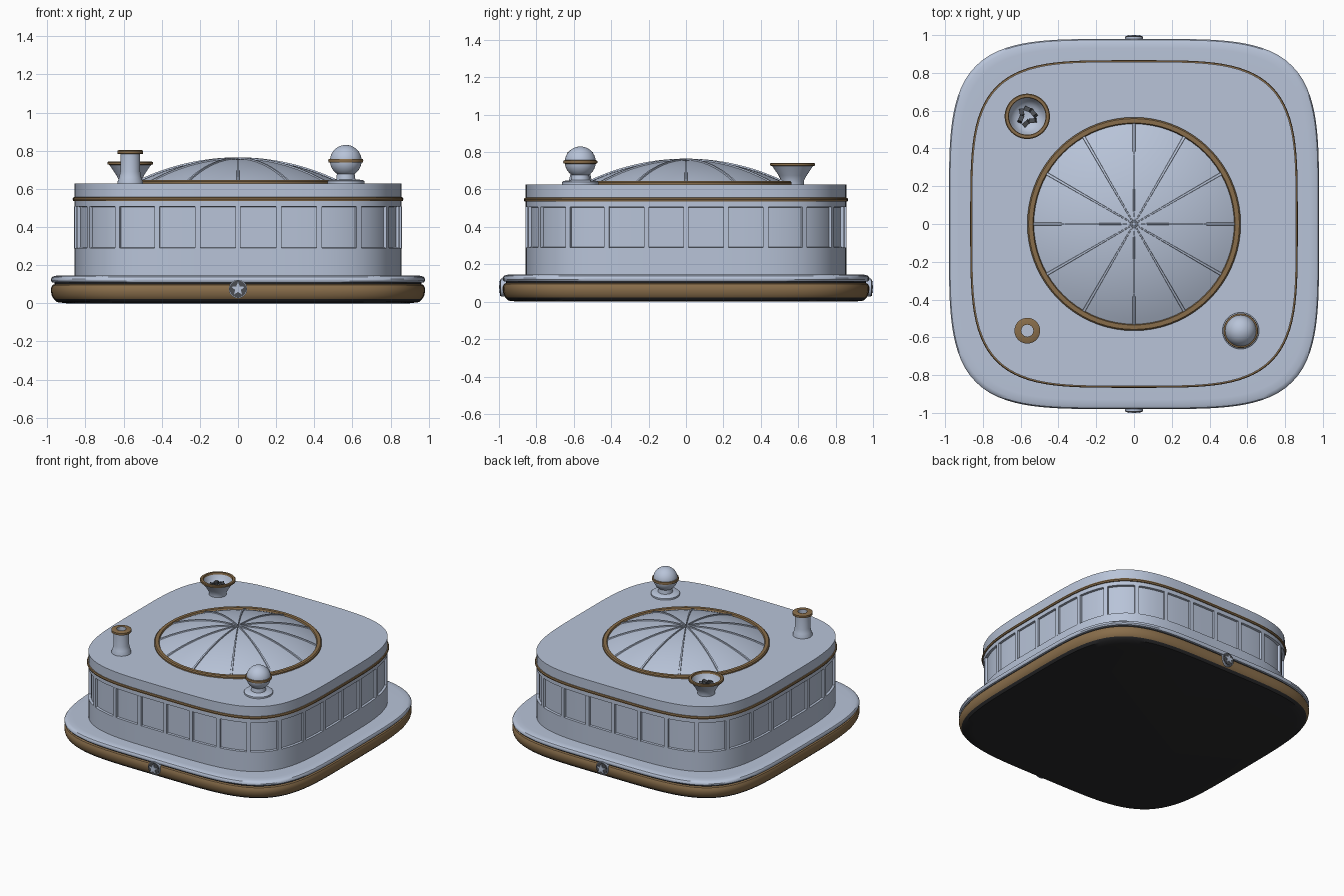
import bpy, bmesh, math, random
from mathutils import Vector, Matrix

if "Cube" in bpy.data.objects:
    bpy.data.objects.remove(bpy.data.objects["Cube"])

random.seed(4)


def mat(name, col):
    m = bpy.data.materials.new(name)
    m.diffuse_color = (*col, 1)
    m.use_nodes = True
    m.node_tree.nodes["Principled BSDF"].inputs["Base Color"].default_value = m.diffuse_color
    return m


BLUE = mat("pale_blue_grey", (0.48, 0.55, 0.69))
BROWN = mat("bronze_brown", (0.25, 0.155, 0.07))
DARK = mat("near_black", (0.022, 0.022, 0.024))
GREY = mat("dark_grey", (0.07, 0.075, 0.085))


def finish(name, bm, mats, angle=35):
    bmesh.ops.recalc_face_normals(bm, faces=bm.faces[:])
    me = bpy.data.meshes.new(name)
    for f in bm.faces:
        f.smooth = True
    bm.to_mesh(me)
    bm.free()
    for m in mats:
        me.materials.append(m)
    me.set_sharp_from_angle(angle=math.radians(angle))
    ob = bpy.data.objects.new(name, me)
    bpy.context.collection.objects.link(ob)
    return ob


def outline(a, half, n):
    """Point on a superellipse at polar angle a (n=2 is a circle)."""
    c, s = math.cos(a), math.sin(a)
    r = half / (abs(c) ** n + abs(s) ** n) ** (1 / n)
    return r * c, r * s


def loft(name, prof, mats, idx=None, n=2, seg=48, at=(0, 0), cap0=True, cap1=True):
    """Stack of rings (half size, z); idx gives the material of each step."""
    bm = bmesh.new()
    rings = []
    for half, z in prof:
        ring = []
        for i in range(seg):
            x, y = outline(2 * math.pi * i / seg, half, n)
            ring.append(bm.verts.new((x + at[0], y + at[1], z)))
        rings.append(ring)
    for k in range(len(rings) - 1):
        for i in range(seg):
            j = (i + 1) % seg
            f = bm.faces.new((rings[k][i], rings[k][j], rings[k + 1][j], rings[k + 1][i]))
            f.material_index = idx[k] if idx else 0
    if cap0:
        bm.faces.new(rings[0]).material_index = idx[0] if idx else 0
    if cap1:
        bm.faces.new(rings[-1]).material_index = idx[-1] if idx else 0
    return finish(name, bm, mats)


# Base plate: dark underside, bronze bulge, groove, pale rounded lip
base = [(0.90, 0), (0.95, 0.006), (0.966, 0.022), (0.976, 0.04), (0.98, 0.06), (0.98, 0.08),
        (0.973, 0.095), (0.962, 0.1), (0.962, 0.108), (0.974, 0.109), (0.98, 0.118),
        (0.98, 0.128), (0.974, 0.138), (0.96, 0.144), (0.93, 0.145), (0.84, 0.145)]
loft("base_plate", base, [BLUE, BROWN, DARK],
     [2, 2, 1, 1, 1, 1, 1, 2, 0, 0, 0, 0, 0, 0, 0], n=4.4, seg=160)

# Main body with recessed window band
body = [(0.858, 0.14), (0.858, 0.29), (0.843, 0.292), (0.843, 0.505), (0.858, 0.507), (0.858, 0.628)]
loft("main_body", body, [BLUE], n=4, seg=160)
loft("body_trim", [(0.85, 0.535), (0.864, 0.537), (0.867, 0.546), (0.864, 0.555), (0.85, 0.557)],
     [BROWN], n=4, seg=160, cap0=False, cap1=False)

# Window posts, evenly spaced along the wall
STEPS, POSTS = 2800, 28
pts = [Vector(outline(2 * math.pi * i / STEPS, 0.848, 4)) for i in range(STEPS + 1)]
run = [0]
for p, q in zip(pts, pts[1:]):
    run.append(run[-1] + (q - p).length)
bm = bmesh.new()
k = 0
for i in range(STEPS):
    if k < POSTS and run[i] >= run[-1] * k / POSTS:
        t = pts[i + 1] - pts[i]
        m = (Matrix.Translation((pts[i].x, pts[i].y, 0.398))
             @ Matrix.Rotation(math.atan2(t.y, t.x), 4, 'Z') @ Matrix.Diagonal((0.028, 0.022, 0.22, 1)))
        bmesh.ops.create_cube(bm, size=1, matrix=m)
        k += 1
finish("window_posts", bm, [BLUE])

# Roof dome (spherical cap), bronze ring and twelve ribs
A, H, Z0 = 0.535, 0.125, 0.632
R = (A * A + H * H) / (2 * H)


def dome_z(r):
    return Z0 + H - R + math.sqrt(R * R - r * r)


loft("roof_dome", [(max(A * (1 - i / 16), 0.002), dome_z(A * (1 - i / 16))) for i in range(17)],
     [BLUE], seg=72, cap0=False)
loft("dome_ring", [(0.565, 0.62), (0.565, 0.638), (0.558, 0.645), (0.535, 0.645), (0.528, 0.63)],
     [BROWN], seg=72, cap0=False, cap1=False)
bm = bmesh.new()
for a in range(12):
    rot = Matrix.Rotation(a * math.pi / 6, 3, 'Z')
    prev = None
    for i in range(15):
        r = 0.008 + (A - 0.008) * i / 14
        z = dome_z(r)
        w = 0.004 + 0.005 * i / 14
        cur = [bm.verts.new(rot @ Vector((r, y, z + dz)))
               for y, dz in ((-w, -0.006), (-w * 0.7, 0.008), (w * 0.7, 0.008), (w, -0.006))]
        if prev:
            for j in range(3):
                bm.faces.new((prev[j], prev[j + 1], cur[j + 1], cur[j]))
        prev = cur
finish("dome_ribs", bm, [BLUE])

# Chimney pipe at front left
P = (-0.565, -0.565)
loft("chimney_pipe", [(0.066, 0.62), (0.066, 0.638), (0.058, 0.66), (0.052, 0.69), (0.052, 0.785)],
     [BLUE], at=P, cap1=False)
loft("chimney_cap", [(0.05, 0.782), (0.068, 0.784), (0.068, 0.799), (0.06, 0.803), (0.032, 0.803),
                     (0.032, 0.74)], [BROWN, BLUE], [0, 0, 0, 0, 1], at=P, cap0=False)

# Ball ornament at front right
P = (0.565, -0.565)
loft("ball_foot", [(0.097, 0.62), (0.097, 0.64), (0.09, 0.646), (0.05, 0.65), (0.045, 0.69)], [BLUE], at=P)
loft("ball", [(max(0.083 * math.sin(math.pi * i / 20), 0.001), 0.747 - 0.083 * math.cos(math.pi * i / 20))
              for i in range(21)], [BLUE], at=P)
loft("ball_band", [(0.08, 0.737), (0.09, 0.739), (0.092, 0.747), (0.09, 0.755), (0.08, 0.757)],
     [BROWN], at=P, cap0=False, cap1=False)

# Flared bowl at back left with dark lumps inside
P = (-0.565, 0.57)
loft("bowl", [(0.06, 0.62), (0.06, 0.645), (0.075, 0.675), (0.11, 0.727), (0.1, 0.735), (0.085, 0.7),
              (0.065, 0.675), (0.03, 0.662)], [BLUE], at=P)
loft("bowl_rim", [(0.108, 0.725), (0.12, 0.728), (0.12, 0.738), (0.115, 0.742), (0.1, 0.742), (0.097, 0.728)],
     [BROWN], at=P, cap0=False, cap1=False)
bm = bmesh.new()
for i in range(6):
    a = i * math.pi / 3 + 0.4
    m = (Matrix.Translation((P[0] + 0.037 * math.cos(a), P[1] + 0.037 * math.sin(a), 0.69))
         @ Matrix.Rotation(random.uniform(0, 3), 4, 'Z') @ Matrix.Rotation(random.uniform(-0.6, 0.6), 4, 'X')
         @ Matrix.Diagonal((0.024, 0.034, 0.03, 1)))
    bmesh.ops.create_cube(bm, size=1, matrix=m)
finish("bowl_lumps", bm, [GREY])


# Star badges on the front and back edges of the base
def plate(name, outline_pts, d0, d1, side, m):
    bm = bmesh.new()
    rings = [[bm.verts.new((x, side * d, 0.075 + z)) for x, z in outline_pts] for d in (d0, d1)]
    c = len(outline_pts)
    for i in range(c):
        j = (i + 1) % c
        bm.faces.new((rings[0][i], rings[0][j], rings[1][j], rings[1][i]))
    bm.faces.new(rings[0])
    bm.faces.new(rings[1])
    finish(name, bm, [m])


def radial(count, r0, r1):
    return [((r0, r1)[i % 2] * math.sin(2 * math.pi * i / count),
             (r0, r1)[i % 2] * math.cos(2 * math.pi * i / count)) for i in range(count)]


for side, tag in ((-1, "front"), (1, "back")):
    plate(tag + "_badge_disc", radial(32, 0.048, 0.048), 0.95, 0.99, side, BLUE)
    plate(tag + "_badge_face", radial(32, 0.044, 0.044), 0.988, 0.994, side, GREY)
    plate(tag + "_badge_star", radial(10, 0.036, 0.016), 0.992, 1.0, side, BLUE)
